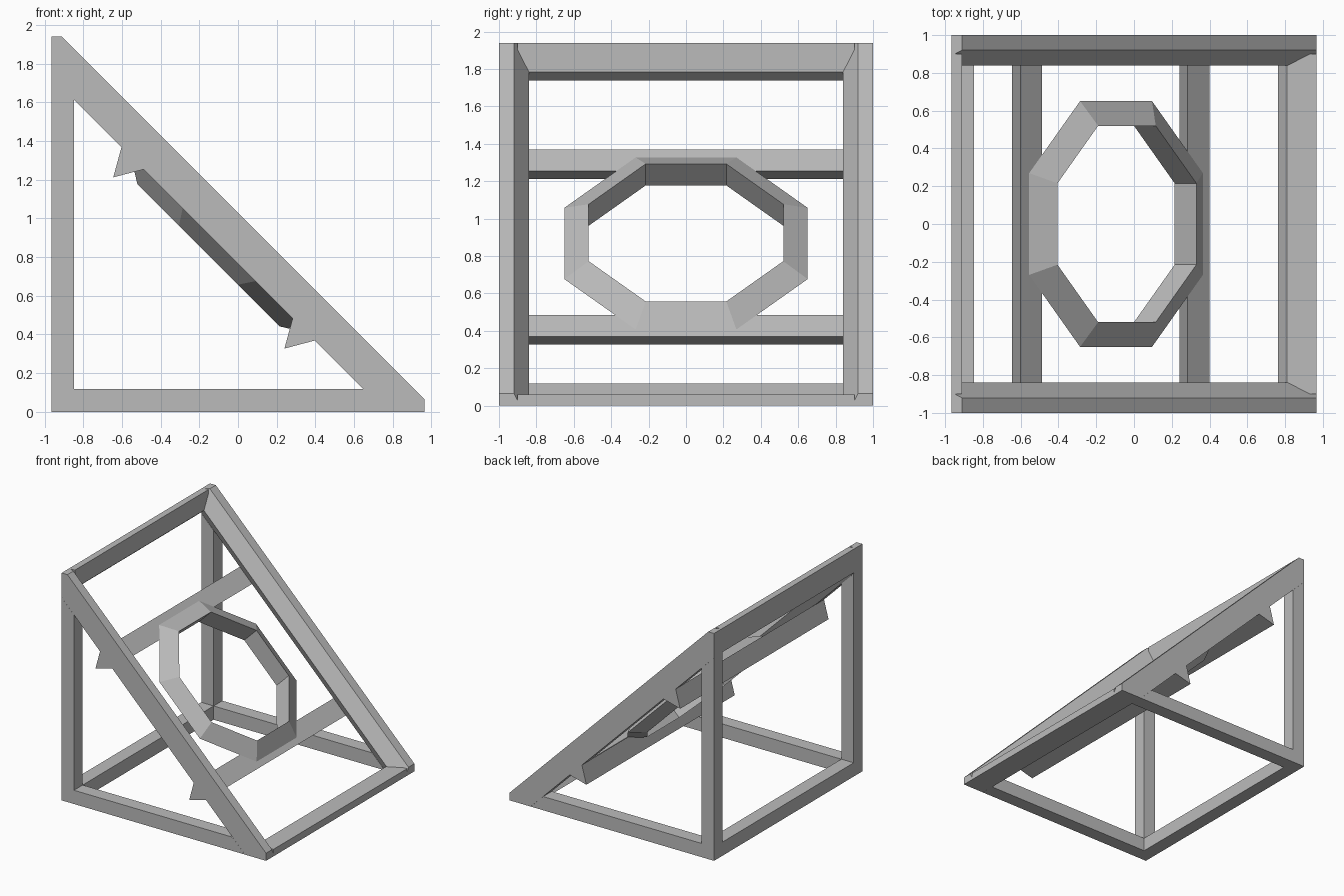
import bpy, bmesh, math
from mathutils import Vector, Matrix

if "Cube" in bpy.data.objects:
    bpy.data.objects.remove(bpy.data.objects["Cube"])

gray = bpy.data.materials.new("plain gray")
gray.diffuse_color = (0.5, 0.5, 0.5, 1)
gray.use_nodes = True
gray.node_tree.nodes["Principled BSDF"].inputs["Base Color"].default_value = gray.diffuse_color

W = 0.117          # width of square bars
XO, TOP = 0.965, 1.94
S = math.sqrt(0.5)


def prism(name, start, end, clips=()):
    """Join two matching rings of points, then cut away everything beyond the clip planes."""
    bm = bmesh.new()
    a = [bm.verts.new(p) for p in start]
    b = [bm.verts.new(p) for p in end]
    n = len(a)
    bm.faces.new(a)
    bm.faces.new(b[::-1])
    for i in range(n):
        j = (i + 1) % n
        bm.faces.new((a[i], b[i], b[j], a[j]))
    for co, no in clips:
        bmesh.ops.bisect_plane(bm, geom=bm.verts[:] + bm.edges[:] + bm.faces[:],
                               plane_co=co, plane_no=no, clear_outer=True)
        rim = [e for e in bm.edges if e.is_boundary]
        if rim:
            bmesh.ops.holes_fill(bm, edges=rim)
    bmesh.ops.recalc_face_normals(bm, faces=bm.faces)
    me = bpy.data.meshes.new(name)
    bm.to_mesh(me)
    bm.free()
    me.materials.append(gray)
    ob = bpy.data.objects.new(name, me)
    bpy.context.collection.objects.link(ob)
    return ob


def along_y(name, section, y):
    return prism(name, [(x, -y, z) for x, z in section], [(x, y, z) for x, z in section])


# Side frames: post, base bar and sloping rail on each side
under_slope = [((0, 0, 0.765), (1, 0, 1))]
outline = [((-XO, 0, 0), (-1, 0, 0)), ((XO, 0, 0), (1, 0, 0)),
           ((0, 0, TOP), (0, 0, 1)), ((0, 0, 0), (0, 0, -1))]
rail = [(1, 0), (0.92, 0), (0.84, 0.11), (0.885, 0.187), (1, 0.187)]
for side, s in (("front", -1), ("back", 1)):
    yo, yi = s, s * (1 - W)
    sec = [(-XO, yo), (-XO + W, yo), (-XO + W, yi), (-XO, yi)]
    prism(side + "_post", [(x, y, W) for x, y in sec], [(x, y, 1.9) for x, y in sec], under_slope)
    sec = [(yo, 0), (yo, W), (yi, W), (yi, 0)]
    prism(side + "_base_bar", [(-XO, y, z) for y, z in sec], [(XO, y, z) for y, z in sec], under_slope)
    rings = [[(x - d * S, s * y, 1.03 - x - d * S) for y, d in rail] for x in (-1.4, 1.4)]
    prism(side + "_sloping_rail", *rings, outline)

# Bars joining the two side frames
along_y("rear_base_bar", [(-XO, 0), (-XO + W, 0), (-XO + W, W), (-XO, W)], 0.9)
along_y("top_bar", [(-XO, TOP), (-0.91, TOP), (-0.91, 1.785), (-XO, 1.738)], 0.9)
along_y("toe_bar", [(XO, 0), (XO, 0.06), (0.81, 0.06), (0.763, 0)], 0.9)

# Three-sided cross bars under the slope
for name, k in (("upper_cross_bar", 0), ("lower_cross_bar", 0.885)):
    along_y(name, [(x + k, z - k) for x, z in ((-0.602, 1.37), (-0.645, 1.212), (-0.486, 1.254))], 1.0)

# Eight-sided ring lying in the slope
bpy.ops.mesh.primitive_torus_add(major_segments=8, minor_segments=3,
                                 major_radius=0.61, minor_radius=0.094)
ring = bpy.context.object
ring.name = "octagonal_ring"
ring.data.materials.append(gray)
ring.data.transform(Matrix.Translation((-0.095, 0, 0.867))
                    @ Matrix.Rotation(math.pi / 4, 4, 'Y') @ Matrix.Rotation(math.pi / 8, 4, 'Z'))
for p in ring.data.polygons:
    p.use_smooth = False
